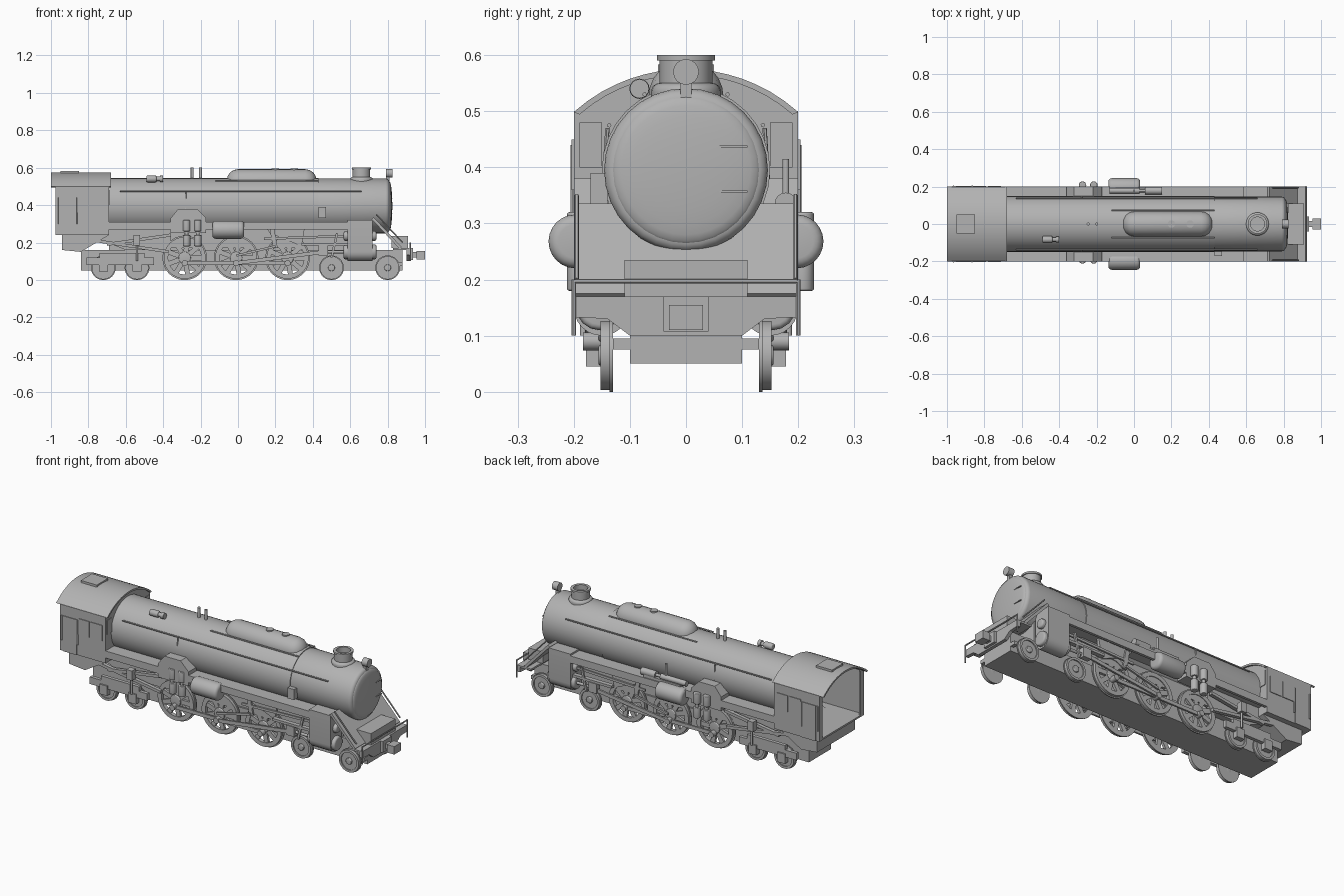
import bpy, bmesh
from math import sin, cos, pi, radians, sqrt
from mathutils import Vector

cube = bpy.data.objects.get("Cube")
if cube:
    bpy.data.objects.remove(cube, do_unlink=True)

grey = bpy.data.materials.new("plain grey")
grey.use_nodes = True
tone = (.45, .45, .45, 1)
grey.diffuse_color = tone
grey.node_tree.nodes["Principled BSDF"].inputs["Base Color"].default_value = tone

# Shared dimensions
HALF = .2
DECK = .3
BEAM = .17
SKIN = .004
BOILER_Z, BOILER_R = .395, .15
CAB_BACK, CAB_FRONT = -.975, -.69
SMOKEBOX, DOOR = .43, .81
DRIVER_R, TRUCK_R, PIN_Z = .118, .065, .09
DRIVERS = [step * .275 - .01 for step in (-1, 0, 1)]
REAR_TRUCK, FRONT_TRUCK = (-.72, -.54), (.5, .8)
CYL_BACK, CYL_FRONT, PISTON_Z, VALVE_Z = .585, .72, .15, .235


def finish(name, bm):
    """Turn a bmesh into a named object with smooth faces and sharp edges."""
    bmesh.ops.recalc_face_normals(bm, faces=bm.faces)
    mesh = bpy.data.meshes.new(name)
    bm.to_mesh(mesh)
    bm.free()
    mesh.polygons.foreach_set("use_smooth", [True] * len(mesh.polygons))
    mesh.set_sharp_from_angle(angle=radians(30))
    mesh.materials.append(grey)
    bpy.context.collection.objects.link(bpy.data.objects.new(name, mesh))


def prism(name, outline, axis, start, end):
    """Extrude an outline: (x, z) points along y, or (y, z) points along x."""
    bm = bmesh.new()
    rows = []
    for depth in (start, end):
        rows.append([bm.verts.new((depth, a, b) if axis == "x" else (a, depth, b)) for a, b in outline])
    front, back = rows
    bm.faces.new(front)
    bm.faces.new(back)
    for i in range(len(outline)):
        bm.faces.new((front[i - 1], front[i], back[i], back[i - 1]))
    finish(name, bm)


def box(name, x, y, z):
    left, right = x
    low, high = z
    prism(name, [(left, low), (right, low), (right, high), (left, high)], "y", *y)


def lathe(name, origin, axis, profile, sides=24, closed=False):
    """Turn (distance, radius) points about an axis; closed joins the profile into a ring."""
    axis = Vector(axis).normalized()
    u = axis.orthogonal().normalized()
    v = axis.cross(u)
    angles = [2 * pi * k / sides for k in range(sides)]
    bm = bmesh.new()
    loops = [[bm.verts.new(Vector(origin) + axis * t + (u * cos(a) + v * sin(a)) * r) for a in angles]
             for t, r in profile]
    for j in range(0 if closed else 1, len(loops)):
        for k in range(sides):
            bm.faces.new((loops[j - 1][k - 1], loops[j - 1][k], loops[j][k], loops[j][k - 1]))
    if not closed:
        bm.faces.new(loops[0])
        bm.faces.new(loops[-1])
    finish(name, bm)


def rod(name, start, end, radius, sides=16, rounding=0):
    """Cylinder between two points, with optional rounded ends."""
    span = Vector(end) - Vector(start)
    turns = [k * pi / 8 for k in range(5)] if rounding else [0]
    arc = [(rounding * (1 - cos(a)), radius - rounding * (1 - sin(a))) for a in turns]
    far = [(span.length - t, r) for t, r in reversed(arc)]
    lathe(name, start, span, arc + far, sides)


def ring(name, centre, axis, inner, outer, width):
    lathe(name, centre, axis, [(0, inner), (0, outer), (width, outer), (width, inner)], 36, closed=True)


def bar(name, a, b, width, layer):
    """Flat link between two (x, z) points, spanning the given y layer."""
    p, q = Vector(a), Vector(b)
    n = (q - p).normalized().orthogonal() * width / 2
    prism(name, [p + n, q + n, q - n, p - n], "y", *layer)


# Boiler, smokebox and domed door
rod("boiler", (CAB_FRONT, 0, BOILER_Z), (SMOKEBOX, 0, BOILER_Z), BOILER_R, 32)
rod("smokebox", (SMOKEBOX - .1, 0, BOILER_Z), (DOOR, 0, BOILER_Z), BOILER_R - SKIN, 32, rounding=.02)
dome = [(.015 * sin(a), .13 * cos(a)) for a in (k * pi / 13 for k in range(7))]
lathe("smokebox_door", (DOOR, 0, BOILER_Z), (1, 0, 0), dome, 32)
for z in (BOILER_Z - .04, BOILER_Z + .04):
    box("door_hinge", (DOOR, DOOR + .015), (.06, .11), (z, z + SKIN))

# Chimney and headlight
chimney_x = .66
rod("chimney_base", (chimney_x, 0, .5), (chimney_x, 0, .55), .062, 24, rounding=.015)
ring("chimney", (chimney_x, 0, .52), (0, 0, 1), .037, .047, .08)
ring("chimney_lip", (chimney_x, 0, .59), (0, 0, 1), .037, .052, .01)
rod("chimney_floor", (chimney_x, 0, .55), (chimney_x, 0, .57), .04)
rod("headlight", (DOOR - .02, 0, .57), (DOOR + .015, 0, .57), .023)
box("headlight_bracket", (DOOR - .02, DOOR), (-.01, .01), (.52, .56))

# Long rounded dome casing
rod("dome_casing", (-.06, 0, .525), (SMOKEBOX - .01, 0, .525), .067, 24, rounding=.06)
for x in (.2, .3):
    rod("dome_lid", (x, 0, .58), (x, 0, .596), .02)

# Boiler top fittings
for x in (-.245, -.2):
    rod("safety_valve", (x, 0, .53), (x, 0, .6), .008)
generator = Vector((-.49, -.083, .54))
along = Vector((.09, 0, 0))
rod("generator_drum", generator, generator + along * .6, .018, rounding=.006)
rod("generator_shaft", generator, generator + along, .012)
rod("generator_end", generator + along * .8, generator + along, .017)
box("check_valve", (SMOKEBOX, SMOKEBOX + .04), (-.17, -.14), (.33, .39))


def arch(radius, half):
    """Arc of (y, z) points across the cab roof."""
    across = [half * k / 8 for k in range(-8, 9)]
    return [(y, .275 + sqrt(radius * radius - y * y)) for y in across]


# Cab shell, open at the back
sill = .24
inner_arch = arch(.29, HALF - .01)
prism("cab_roof", arch(.3, HALF) + inner_arch[::-1], "x", -1, CAB_FRONT + .01)
prism("cab_front_wall", [(.01 - HALF, sill)] + inner_arch + [(HALF - .01, sill)], "x", CAB_FRONT, CAB_FRONT - .01)
box("cab_floor", (CAB_BACK, CAB_FRONT), (.01 - HALF, HALF - .01), (sill, sill + .01))
box("roof_hatch", (-.95, -.85), (-.05, .05), (.56, .583))

# Frame, firebox base and rear underframe
box("main_frame", (-.84, .88), (-.1, .1), (.05, .16))
box("upper_frame", (CAB_FRONT, CYL_FRONT), (-.09, .09), (PISTON_Z, DECK))
prism("firebox_base", [(-.8, sill), (-.7, DECK), (-.36, DECK), (-.36, .16), (-.6, .16)], "y", -.135, .135)
prism("rear_underframe", [(-.94, sill), (-.94, .16), (-.84, .15), (CAB_FRONT, sill)], "y", -BEAM, BEAM)

# Front deck, buffer beam and coupler
nose = .92
bar("sloping_apron", (CYL_FRONT, DECK + .03), (.87, BEAM), .015, (-HALF, HALF))
box("front_deck", (.83, nose), (-HALF, HALF), (BEAM - .01, BEAM))
box("front_tool_box", (.82, .91), (-.11, .11), (BEAM, .235))
lower_edge = [(-HALF, .133), (-.14, .13), (-.1, .1)]
beam_edge = [(-HALF, BEAM)] + lower_edge
prism("buffer_beam", beam_edge + [(-y, z) for y, z in reversed(beam_edge)], "x", nose - .02, nose)
box("coupler_mount", (nose, nose + .015), (-.04, .04), (.107, BEAM))
box("coupler_shank", (nose, .97), (-.016, .016), (.12, .15))
box("coupler_head", (.955, 1), (-.03, .03), (.11, .155))
rod("deck_rail", (nose, -HALF, .197), (nose, HALF, .197), SKIN, 6)
box("guard_crossbar", (.86, .88), (-.13, .13), (.075, .095))


def wheel(name, x, radius, s):
    """Flanged tyre and hub shared by every wheel; returns the wheel centre."""
    centre, out = Vector((x, s * .13, radius)), Vector((0, s, 0))
    ring(name + "_flange", centre, out, radius * .75, radius + .001, .006)
    ring(name + "_tyre", centre, out, radius * .75, radius * .95, .022)
    rod(name + "_hub", centre, centre + out * .026, radius * .28, rounding=SKIN)
    return centre, out


def driving_wheel(name, x, s):
    wheel(name, x, DRIVER_R, s)
    layer = (s * .133, s * .148)
    for k in range(9):
        a = 2 * pi * k / 9
        ends = [(x + r * cos(a), DRIVER_R + r * sin(a)) for r in (.025, .094)]
        bar(name + "_spoke", *ends, .026, layer)
    reach = DRIVER_R * .8
    sweep = [pi * k / 16 for k in range(3, 14)]
    prism(name + "_counterweight", [(x + reach * cos(a), DRIVER_R + reach * sin(a)) for a in sweep], "y", *layer)


for side, s in (("right", -1), ("left", 1)):
    edge = s * HALF
    rod_layer, outer_layer = (s * .158, s * .168), (s * .17, s * .18)
    truck_layer = (s * .15, s * .17)
    plate_layer = (edge, edge + s * SKIN)

    # Cab side with door, windows and handrails
    box(side + "_cab_wall", (CAB_BACK, CAB_FRONT), (edge - s * .01, edge), (sill, .5))
    box(side + "_cab_rear_post", (CAB_BACK, CAB_BACK + .01), (edge - s * .03, edge), (sill, .5))
    box(side + "_door_panel", (-.955, -.87), plate_layer, (sill, .44))
    for x in (-.86, -.78):
        box(side + "_cab_window", (x, x + .07), plate_layer, (.36, .45))
    box(side + "_front_window", (CAB_FRONT, CAB_FRONT + SKIN), (s * .15, s * .19), (.4, .48))
    for x in (-.965, -.865):
        rod(side + "_cab_handrail", (x, edge, DECK), (x, edge, .44), .006, 6)

    # Wheels and rear truck
    for x in DRIVERS:
        driving_wheel(side + "_driving_wheel", x, s)
    for x in REAR_TRUCK + FRONT_TRUCK:
        centre, out = wheel(side + "_truck_wheel", x, TRUCK_R, s)
        rod(side + "_wheel_disc", centre, centre + out * .016, TRUCK_R * .9, 28)
    for x in REAR_TRUCK:
        box(side + "_axle_box", (x - .024, x + .024), (s * .15, s * .178), (.045, .1))
        bar(side + "_truck_arch", (x - .09, .1), (x + .09, .1), .04, truck_layer)
    bar(side + "_truck_beam", (-.74, .13), (-.5, .13), .03, truck_layer)
    bar(side + "_rear_brace", (-.86, .225), (-.37, .15), .016, truck_layer)
    bar(side + "_rear_stay", (-.7, .19), (-.36, sill), .016, truck_layer)
    box(side + "_injector", (-.56, -.525), (s * .165, edge), (.185, sill))
    rod(side + "_injector_pipe", (-.54, s * .183, .1), (-.54, s * .183, HALF), .006)

    # Running boards and boiler pipes
    box(side + "_running_board", (CAB_FRONT, CYL_FRONT), (s * .08, edge), (DECK - .01, DECK + .01))
    box(side + "_valance", (CAB_FRONT, CYL_BACK), (s * .185, edge), (DECK - .03, DECK))
    rod(side + "_boiler_handrail", (-.63, s * .137, .475), (chimney_x, s * .137, .475), SKIN, 6)
    rod(side + "_sand_pipe", (-.12, s * .074, .53), (SMOKEBOX, s * .074, .53), SKIN, 6)
    rod(side + "_boiler_pipe", (-.28, s * .151, DECK), (-.28, s * .14, .47), SKIN, 6)

    # Cylinder block with rounded underside
    curve = [(s * (.15 + .05 * cos(a)), PISTON_Z - .05 * sin(a)) for a in (pi * k / 12 for k in range(13))]
    top = [(s * .1, DECK + .02), (edge, DECK + .02)]
    prism(side + "_cylinder_block", top + curve, "x", CYL_BACK, CYL_FRONT)
    for z, radius in ((PISTON_Z, .04), (VALVE_Z, .026)):
        rod(side + "_cylinder_cover", (CYL_BACK - .02, s * .155, z), (CYL_FRONT + .02, s * .155, z), radius, rounding=.01)

    # Rods and valve gear
    rear, middle, front = DRIVERS
    bar(side + "_side_rod", (rear, PIN_Z), (front, PIN_Z), .02, rod_layer)
    bar(side + "_main_rod", (middle, PIN_Z), (.46, PISTON_Z), .02, outer_layer)
    for x in DRIVERS:
        rod(side + "_crank_pin", (x, s * .14, PIN_Z), (x, s * .184, PIN_Z), .016)
    rod(side + "_piston_rod", (.44, s * .165, PISTON_Z), (CYL_BACK, s * .165, PISTON_Z), .008)
    box(side + "_crosshead", (.43, .48), (s * .155, s * .185), (.13, .185))
    box(side + "_slide_bar", (.34, CYL_BACK), (s * .155, s * .18), (.183, .197))
    bar(side + "_radius_rod", (.14, .22), (CYL_BACK, VALVE_Z), .013, rod_layer)
    bar(side + "_eccentric_rod", (middle, .13), (.2, .18), .012, outer_layer)
    bar(side + "_expansion_link", (.2, .17), (.18, .28), .024, rod_layer)
    bar(side + "_combination_lever", (.5, .12), (.53, .25), .012, outer_layer)
    prism(side + "_gear_bracket", [(.14, DECK), (.17, .25), (.34, .18), (.36, DECK)], "y", s * .14, s * .157)

    # Air reservoir
    rod(side + "_air_reservoir", (-.137, s * .197, .268), (.033, s * .197, .268), .048, 24, rounding=.018)

    # Pump housing with paired vertical pumps
    housing = [(-.36, .25), (-.36, .33), (-.32, .38), (-.22, .38), (-.17, .33), (-.17, .25)]
    prism(side + "_pump_housing", housing, "y", s * .13, edge)
    reach = HALF * s + .008
    for x in (-.275, -.215):
        rod(side + "_pump_stem", (x, reach, .18), (x, reach, .32), .01)
        for z in (.18, .26):
            rod(side + "_pump_barrel", (x, reach, z), (x, reach, z + .06), .02, rounding=SKIN)

    # Deck corner posts and sloping handrail
    rod(side + "_corner_post", (nose, edge, .1), (nose, edge, HALF), SKIN, 6)
    rod(side + "_apron_rail", (.74, s * .195, .35), (.88, s * .195, HALF), SKIN, 6)

# Feed pump on the left running board
feed_y, feed_z = .178, .335
for part, start, end, radius in (("pump", -.13, .03, .015), ("shaft", .02, .07, .008), ("cylinder", .06, .15, .02)):
    rod("feed_" + part, (start, feed_y, feed_z), (end, feed_y, feed_z), radius)
box("feed_pump_base", (-.1, .13), (.165, .195), (DECK, feed_z - .01))
rod("feed_pump_valve", (0, feed_y, feed_z), (0, feed_y, .415), .006)
